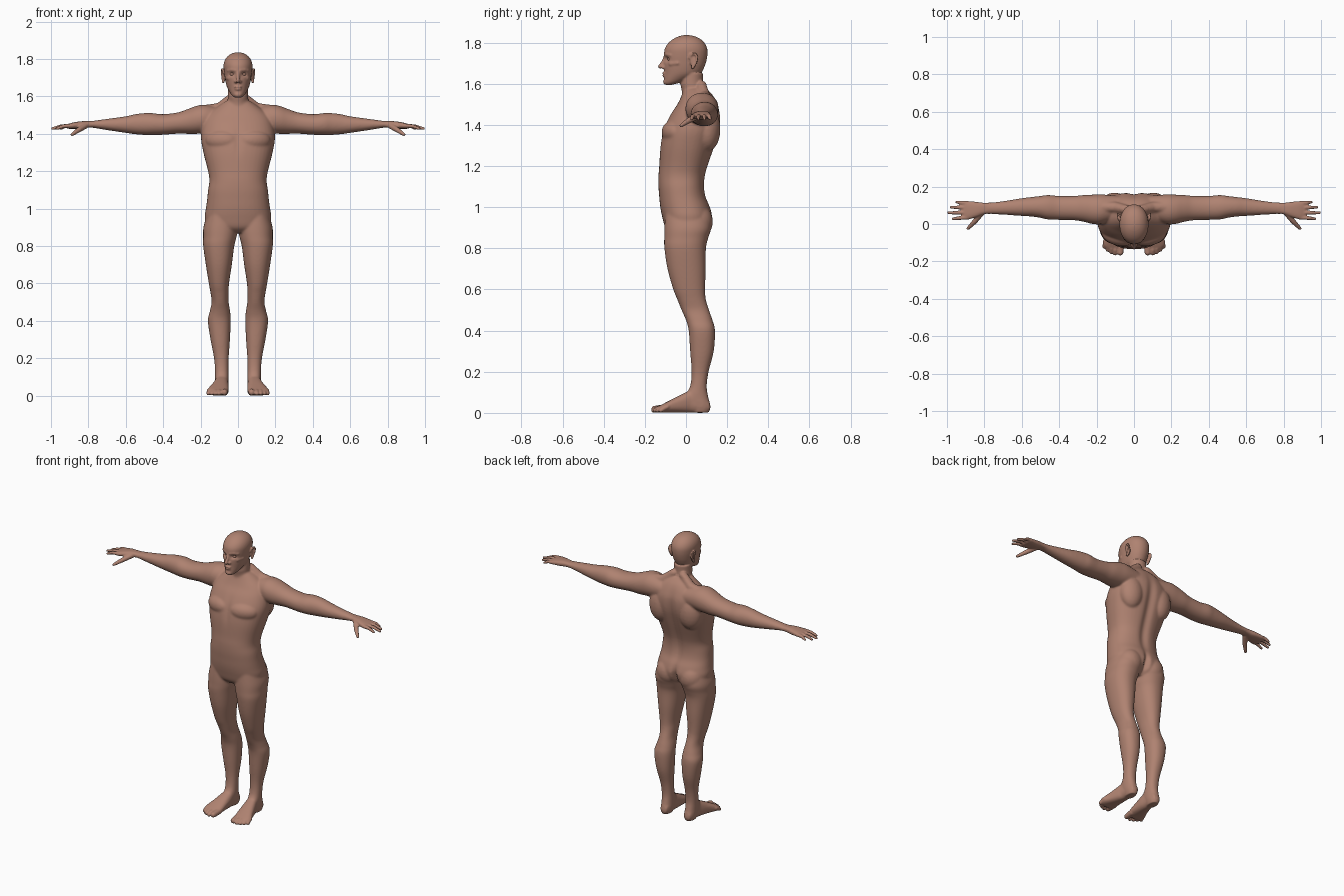
import bpy, bmesh, math
from mathutils import Vector, Matrix

skin = bpy.data.materials.new("skin")
skin.diffuse_color = (0.43, 0.225, 0.165, 1)
bm = bmesh.new()


def spline(keys, sub=5):
    """Catmull-Rom interpolation of rows of numbers."""
    out = []
    for i in range(len(keys) - 1):
        k = [keys[max(0, i - 1)], keys[i], keys[i + 1], keys[min(len(keys) - 1, i + 2)]]
        for s in range(sub):
            t = s / sub
            out.append([0.5 * (2 * b + (c - a) * t + (2 * a - 5 * b + 4 * c - d) * t * t
                               + (3 * b - a - 3 * c + d) * t ** 3) for a, b, c, d in zip(*k)])
    return out + [list(keys[-1])]


def loft(axis, keys, e=2.2, n=40):
    """Closed skin through rounded sections: (position, a_min, a_max, b_min, b_max)."""
    rings = []
    for p, a0, a1, b0, b1 in spline(keys):
        ring = []
        for i in range(n):
            t = 2 * math.pi * i / n
            c, s = math.cos(t), math.sin(t)
            a = (a0 + a1) / 2 + (a1 - a0) / 2 * math.copysign(abs(c) ** (2 / e), c)
            b = (b0 + b1) / 2 + (b1 - b0) / 2 * math.copysign(abs(s) ** (2 / e), s)
            co = {'x': (p, a, b), 'y': (a, p, b), 'z': (a, b, p)}[axis]
            ring.append(bm.verts.new(co))
        rings.append(ring)
    for r, q in zip(rings, rings[1:]):
        for i in range(n):
            j = (i + 1) % n
            bm.faces.new((r[i], r[j], q[j], q[i]))
    bm.faces.new(rings[0])
    bm.faces.new(rings[-1])


def centred(rows):
    return [(z, -w, w, f, b) for z, w, f, b in rows]


def blob(c, r, rot=0, sub=3):
    m = Matrix.Translation(c) @ Matrix.Rotation(rot, 4, 'Z') @ Matrix.Diagonal((*r, 1))
    bmesh.ops.create_icosphere(bm, subdivisions=sub, radius=1, matrix=m)


def chain(pts):
    """Soft tube of overlapping beads through (x, y, z, radius) points."""
    for p, q in zip(pts, pts[1:]):
        n = int((Vector(q[:3]) - Vector(p[:3])).length / (0.3 * min(p[3], q[3]))) + 1
        for i in range(n + 1):
            x, y, z, r = [a + (b - a) * i / n for a, b in zip(p, q)]
            blob((x, y, z), (r, r, r), sub=2)


# torso
loft('z', centred([
    (.872, .08, -.07, .07), (.9, .16, -.10, .11), (.95, .178, -.115, .128), (1.0, .172, -.125, .118),
    (1.05, .165, -.13, .098), (1.1, .16, -.134, .091), (1.15, .153, -.134, .095), (1.2, .160, -.13, .108),
    (1.3, .185, -.124, .142), (1.38, .198, -.108, .164), (1.45, .188, -.075, .167),
    (1.5, .165, -.042, .153), (1.545, .11, -.02, .13), (1.575, .065, -.01, .10)]), 2.3)
blob((.085, -.062, 1.365), (.092, .054, .056), .25)     # chest muscle
blob((.082, .055, .93), (.08, .076, .085))              # buttock
blob((.11, .105, 1.38), (.075, .062, .11), -.2)         # shoulder blade
chain([(.035, .075, 1.59, .026), (.10, .09, 1.537, .03), (.18, .09, 1.523, .032)])  # neck to shoulder

# arm
loft('x', [
    (.08, .03, .15, 1.42, 1.535), (.17, .0, .158, 1.405, 1.555), (.22, .0, .157, 1.40, 1.55),
    (.27, .012, .155, 1.40, 1.532), (.32, .02, .15, 1.401, 1.515), (.4, .022, .15, 1.395, 1.505),
    (.46, .024, .155, 1.393, 1.511), (.5, .033, .15, 1.394, 1.511), (.55, .04, .144, 1.398, 1.505),
    (.6, .043, .138, 1.405, 1.494), (.7, .05, .122, 1.42, 1.48), (.78, .054, .114, 1.433, 1.469),
    (.81, .054, .113, 1.434, 1.467)], 2.1)

# hand: palm, fingers, thumb
loft('x', [
    (.78, .056, .113, 1.434, 1.468), (.81, .05, .114, 1.432, 1.468), (.84, .038, .118, 1.428, 1.467),
    (.88, .026, .122, 1.427, 1.461), (.905, .024, .122, 1.427, 1.454), (.918, .034, .112, 1.432, 1.449)], 2.6)
for y0, y1, tip in ((.035, .028, .968), (.061, .06, .992), (.087, .09, .979), (.110, .117, .948)):
    chain([(.885, y0, 1.444, .0115), ((.9 + tip) / 2, (y0 + y1) / 2, 1.441, .0105), (tip, y1, 1.428, .008)])
chain([(.815, .06, 1.444, .017), (.85, .015, 1.422, .0145), (.872, -.008, 1.407, .0115), (.888, -.024, 1.396, .009)])

# leg
loft('z', [
    (.97, .02, .165, -.10, .11), (.9, .002, .185, -.105, .122), (.85, .008, .186, -.106, .108),
    (.8, .02, .186, -.105, .097), (.7, .033, .172, -.09, .096), (.6, .048, .156, -.062, .093),
    (.55, .05, .147, -.042, .097), (.5, .05, .141, -.022, .112), (.45, .042, .151, .0, .129),
    (.4, .039, .161, .013, .141), (.3, .043, .147, .02, .135), (.2, .05, .128, .027, .11),
    (.13, .051, .123, .02, .101), (.08, .05, .122, -.003, .108), (.03, .052, .118, .02, .119),
    (.002, .06, .11, .03, .11)])

# foot and toes
loft('y', [
    (.115, .065, .105, .012, .05), (.09, .055, .115, .001, .085), (.03, .052, .121, .001, .11),
    (.0, .05, .13, .001, .1), (-.05, .05, .146, .001, .076), (-.09, .051, .161, .001, .055),
    (-.115, .055, .163, .001, .042), (-.13, .065, .15, .004, .034)], 2.5)
chain([(.07, -.10, .022, .02), (.073, -.152, .018, .0175)])
for x, tip in ((.1, -.158), (.121, -.15), (.140, -.138), (.157, -.122)):
    chain([(x - .003, -.09, .03, .012), (x, tip + .018, .024, .011), (x + .001, tip, .012, .0115)])

# neck and head
loft('z', centred([(1.5, .08, -.02, .12), (1.56, .058, -.02, .097), (1.6, .054, -.027, .084),
                   (1.65, .054, -.02, .084)]), 2)
loft('z', centred([
    (1.594, .018, -.1, -.07), (1.605, .032, -.107, -.03), (1.625, .046, -.107, .02), (1.65, .059, -.106, .07),
    (1.68, .067, -.107, .089), (1.71, .072, -.107, .099), (1.74, .076, -.107, .104), (1.77, .077, -.103, .103),
    (1.795, .070, -.088, .092), (1.815, .055, -.065, .073), (1.829, .034, -.038, .046),
    (1.836, .01, -.012, .015)]), 2.1)

# nose, brow, lips, chin
chain([(0, -.102, 1.73, .008), (0, -.112, 1.705, .009), (0, -.126, 1.683, .0105)])
chain([(.012, -.112, 1.679, .0085), (.014, -.104, 1.681, .008)])
chain([(.012, -.1, 1.738, .009), (.034, -.091, 1.742, .009), (.053, -.073, 1.738, .008)])
chain([(.045, -.072, 1.697, .014), (.060, -.04, 1.7, .012)])
blob((0, -.106, 1.651), (.022, .010, .0055))
blob((0, -.105, 1.639), (.019, .010, .006))
blob((0, -.096, 1.609), (.022, .016, .015))

# ear
chain([(.077, .018, 1.725, .006), (.083, .026, 1.743, .006), (.086, .045, 1.746, .006), (.087, .055, 1.73, .006),
       (.084, .05, 1.705, .006), (.079, .032, 1.678, .008)])
blob((.076, .036, 1.71), (.007, .017, .03))
bmesh.ops.recalc_face_normals(bm, faces=bm.faces[:])


def make(name):
    me = bpy.data.meshes.new(name)
    bm.to_mesh(me)
    bm.clear()
    me.materials.append(skin)
    ob = bpy.data.objects.new(name, me)
    bpy.context.collection.objects.link(ob)
    mod = ob.modifiers.new("mirror", 'MIRROR')
    mod.use_mirror_merge = False
    return ob


def bake(ob):
    """Apply all modifiers and shade smooth."""
    dg = bpy.context.evaluated_depsgraph_get()
    dg.update()
    me = bpy.data.meshes.new_from_object(ob.evaluated_get(dg))
    ob.modifiers.clear()
    ob.data = me
    me.name = ob.name
    if not me.materials:
        me.materials.append(skin)
    for p in me.polygons:
        p.use_smooth = True
        p.material_index = 0


# fuse all parts into one skin
body = make("body")
mod = body.modifiers.new("fuse", 'REMESH')
mod.mode = 'VOXEL'
mod.voxel_size = 0.0047
bake(body)


def bell(v, c, w, power=2):
    return math.exp(-abs((v - c) / w) ** power)


# spine groove, buttock cleft, breastbone line and eye sockets
soft = []
for v in body.data.vertices:
    x, y, z = v.co
    if .84 < z < 1.56 and abs(x) < .1:
        if y > .03:
            v.co.y -= .015 * bell(x, 0, .026) * bell(z, 1.25, .23, 4)
            v.co.y -= .035 * bell(x, 0, .013) * bell(z, .92, .06)
        elif y < -.03:
            v.co.y += .007 * bell(x, 0, .016) * bell(z, 1.36, .07)
    elif z > 1.65 and y < -.03:
        v.co.y += .017 * bell(abs(x), .031, .014) * bell(z, 1.719, .011)
    if abs(x) < .77 and .06 < z < 1.59:
        soft.append(v.index)
body.vertex_groups.new(name="soft").add(soft, 1, 'REPLACE')

# smooth the large forms strongly, hands, feet and face lightly
for group, count in (("soft", 18), ("", 3)):
    mod = body.modifiers.new("smooth", 'SMOOTH')
    mod.factor = .5
    mod.iterations = count
    mod.vertex_group = group
bake(body)

# eyeballs
blob((.031, -.077, 1.719), (.0135, .0135, .010))
bake(make("eyes"))
